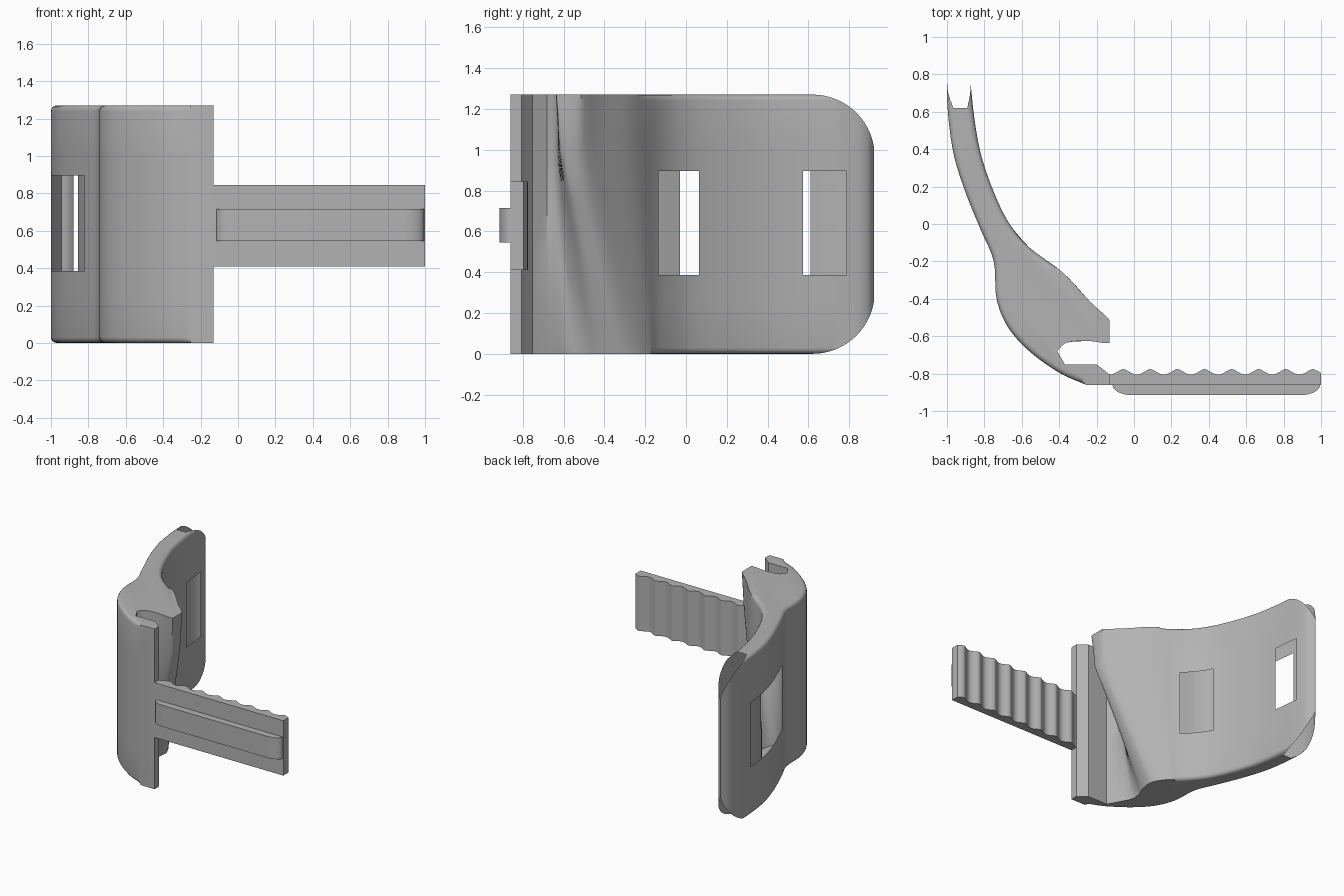
import bpy, bmesh, math
from mathutils import Vector

cube = bpy.data.objects.get("Cube")
if cube:
    bpy.data.objects.remove(cube, do_unlink=True)

HEIGHT, FILLET, END_X = 1.27, 0.03, -0.13

grey = bpy.data.materials.new("matte_grey")
grey.use_nodes = True
colour = (0.45, 0.45, 0.45, 1)
grey.diffuse_color = colour
grey.node_tree.nodes["Principled BSDF"].inputs["Base Color"].default_value = colour


def loft(name, rings):
    """Skin a stack of matching closed rings and cap both ends."""
    bm = bmesh.new()
    rows = [[bm.verts.new(p) for p in ring] for ring in rings]
    n = len(rows[0])
    for low, high in zip(rows, rows[1:]):
        for i in range(n):
            j = (i + 1) % n
            bm.faces.new((low[i], low[j], high[j], high[i]))
    bm.faces.new(rows[0][::-1])
    bm.faces.new(rows[-1])
    bmesh.ops.recalc_face_normals(bm, faces=bm.faces)
    mesh = bpy.data.meshes.new(name)
    bm.to_mesh(mesh)
    bm.free()
    mesh.materials.append(grey)
    obj = bpy.data.objects.new(name, mesh)
    bpy.context.collection.objects.link(obj)
    return obj


def extrude_z(name, outline, z0, z1):
    return loft(name, [[(x, y, z) for x, y in outline] for z in (z0, z1)])


def activate(obj):
    bpy.ops.object.select_all(action='DESELECT')
    obj.select_set(True)
    bpy.context.view_layer.objects.active = obj


def cut(obj, cutter, operation):
    mod = obj.modifiers.new("cut", 'BOOLEAN')
    mod.operation, mod.object, mod.solver = operation, cutter, 'EXACT'
    activate(obj)
    bpy.ops.object.modifier_apply(modifier=mod.name)
    bpy.data.objects.remove(cutter, do_unlink=True)


def smooth(obj, degrees):
    activate(obj)
    bpy.ops.object.shade_smooth_by_angle(angle=math.radians(degrees))


def spline(points, steps=5):
    """Catmull-Rom curve through 2D points."""
    p = [Vector(q) for q in points]
    p = [2 * p[0] - p[1]] + p + [2 * p[-1] - p[-2]]
    out = []
    for a, b, c, d in zip(p, p[1:], p[2:], p[3:]):
        for s in range(steps):
            t = s / steps
            out.append(0.5 * (2 * b + (c - a) * t + (2 * a - 5 * b + 4 * c - d) * t * t
                              + (3 * b - a - 3 * c + d) * t ** 3))
    return out + [p[-2]]


# Curved body: outer skin, hook end, then jaw and inner skin
outer = spline([(-0.945, 0.92), (-0.985, 0.84), (-1.0, 0.68), (-0.97, 0.4), (-0.905, 0.18),
                (-0.82, -0.03), (-0.75, -0.2), (-0.735, -0.4), (-0.675, -0.55),
                (-0.56, -0.68), (-0.4, -0.795), (-0.255, -0.86)])
hook = [Vector(q) for q in [(END_X, -0.86), (END_X, -0.805), (-0.2, -0.75), (-0.37, -0.75)]]
inner = [(-0.56, -0.125), (-0.665, 0), (-0.745, 0.16), (-0.815, 0.36), (-0.853, 0.56),
         (-0.88, 0.8), (-0.905, 0.885), (-0.945, 0.92)]
jaw_top = [(-0.36, -0.635), (-0.25, -0.625), (END_X, -0.635), (END_X, -0.575),
           (END_X, -0.515), (-0.24, -0.41), (-0.38, -0.26)]
jaw_mid = [(-0.36, -0.635), (-0.25, -0.625), (-0.15, -0.615), (END_X, -0.57),
           (-0.15, -0.51), (-0.24, -0.41), (-0.38, -0.26)]
jaw_low = [(-0.46, -0.58), (-0.46, -0.5), (-0.43, -0.42), (-0.415, -0.34),
           (-0.42, -0.29), (-0.45, -0.23), (-0.5, -0.175)]


def outline(jaw):
    curve = spline([(-0.41, -0.68)] + jaw + inner)[:-1]
    return outer + hook + [Vector((min(q.x, END_X), q.y)) for q in curve]


low, mid, top = outline(jaw_low), outline(jaw_mid), outline(jaw_top)
first_inner = len(low) - 5 * (len(inner) - 1)


def section(z, inset):
    """Outline at height z, the skin edges pulled in to round the rims."""
    if z < 1:
        ring = [a.lerp(b, z) for a, b in zip(low, mid)]
    else:
        ring = [a.lerp(b, (z - 1) / (HEIGHT - 1)) for a, b in zip(mid, top)]
    out = []
    for i, q in enumerate(ring):
        along = (ring[(i + 1) % len(ring)] - ring[i - 1]).normalized()
        d = inset if i < len(outer) - 1 or i >= first_inner - 3 else 0
        out.append((q.x - along.y * d, q.y + along.x * d, z))
    return out


rim = [(FILLET * (1 - math.sin(a)), FILLET * (1 - math.cos(a)))
       for a in (math.pi / 2 * k / 4 for k in range(5))]
levels = [(z, d) for z, d in reversed(rim)]
levels = sorted([(z, d) for z, d in rim]) + [(z, 0) for z in (0.25, 0.5, 0.75, 1.0)]
levels += [(HEIGHT - z, d) for z, d in sorted(rim, reverse=True)]
body = loft("curved_body", [section(z, d) for z, d in levels])

# Round the two corners of the wing tip
R = 0.305
arc = [(0.62 + R * math.sin(a), R * (1 - math.cos(a)))
       for a in (math.pi / 2 * k / 16 for k in range(17))]
side = [(-1.2, 0)] + arc + [(y, HEIGHT - z) for y, z in reversed(arc)] + [(-1.2, HEIGHT)]
cut(body, loft("corner_cutter", [[(x, y, z) for y, z in side] for x in (-1.5, 0.5)]), 'INTERSECT')

# Arched band slot through the wing, leaving a bar on the inside
cx, cy = -0.498, 0.403
angles = [math.radians(75 + 240 * k / 60) for k in range(61)]
ring = [(cx + 0.54 * math.cos(a), cy + 0.54 * math.sin(a)) for a in angles]
ring += [(cx + 0.396 * math.cos(a), cy + 0.396 * math.sin(a)) for a in reversed(angles)]
slot = [q for q in ring if q[0] < -0.5 or q[1] > 0]
slot = [q for q in slot if q[0] < -0.52]
cut(body, extrude_z("slot_cutter", slot, 0.385, 0.895), 'DIFFERENCE')
smooth(body, 32)

# Strap with a row of rounded ridges on its back
pitch = (1 - END_X) / 7.8
ridges = []
for k in range(95):
    x = 1 + (END_X - 1) * k / 94
    wave = abs(math.cos(math.pi * (x - END_X) / pitch))
    ridges.append((x, -0.775 - 0.03 * wave ** 1.5))
strap = extrude_z("ridged_strap", [(END_X - 0.02, -0.86), (1, -0.86)] + ridges
                  + [(END_X - 0.02, -0.805)], 0.41, 0.845)
smooth(strap, 40)

# Raised rail along the strap front with rounded ends
quarter = [math.pi / 2 * k / 8 for k in range(9)]
left = [(-0.01 - 0.105 * math.cos(a), -0.86 - 0.055 * math.sin(a)) for a in quarter]
right = [(0.89 + 0.105 * math.cos(a), -0.86 - 0.055 * math.sin(a)) for a in reversed(quarter)]
rail = extrude_z("strap_rail", [(-0.115, -0.85)] + left + right + [(0.995, -0.85)], 0.545, 0.715)
smooth(rail, 40)
